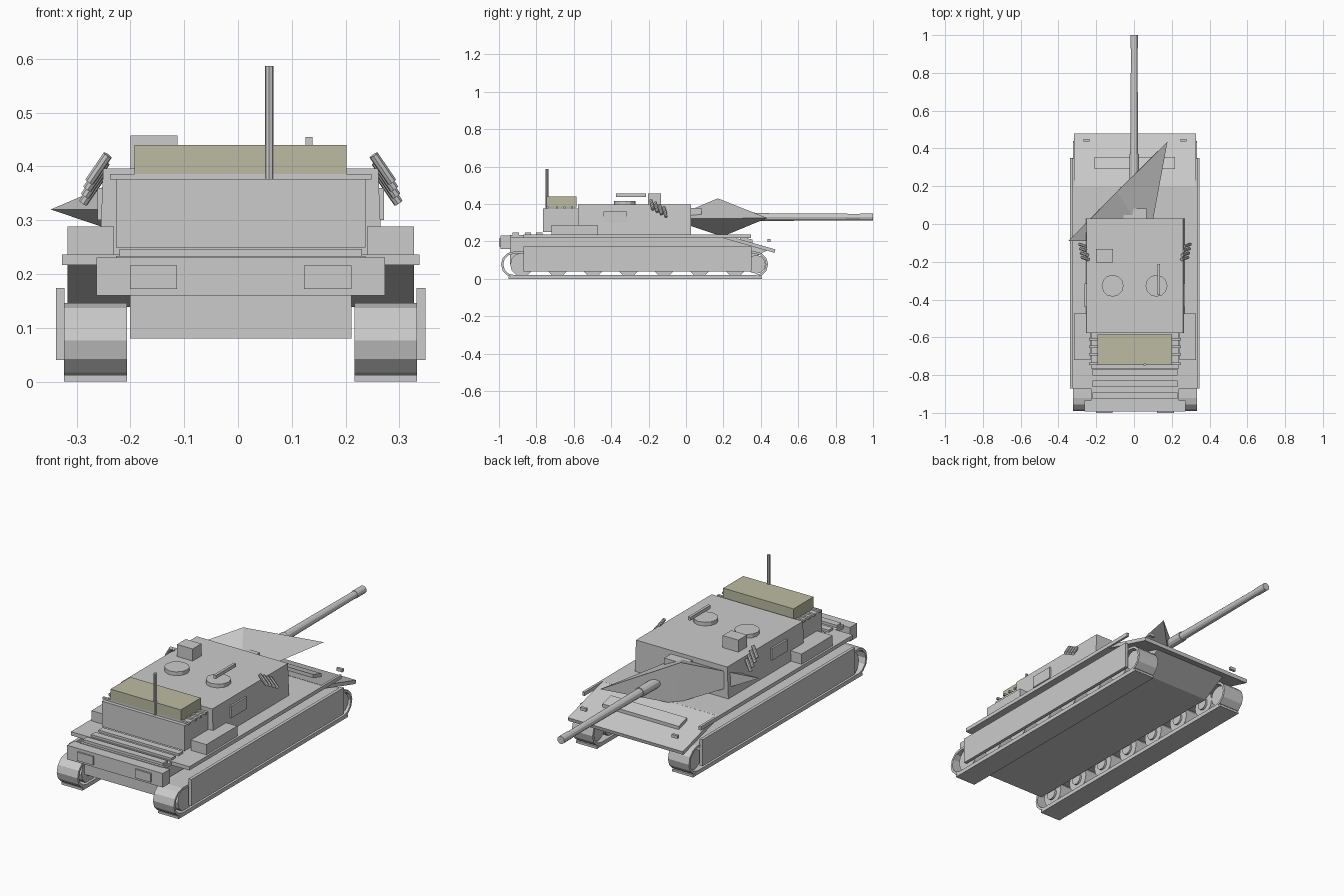
import bpy, bmesh
from math import pi, sin, cos
from mathutils import Vector

if "Cube" in bpy.data.objects:
    bpy.data.objects.remove(bpy.data.objects["Cube"])

C = 0.005  # centre line of the vehicle


def finish(name, bm):
    bmesh.ops.recalc_face_normals(bm, faces=bm.faces)
    me = bpy.data.meshes.new(name)
    bm.to_mesh(me)
    bm.free()
    ob = bpy.data.objects.new(name, me)
    bpy.context.collection.objects.link(ob)
    return ob


def box(name, x0, x1, y0, y1, z0, z1):
    bm = bmesh.new()
    bmesh.ops.create_cube(bm, size=1)
    for v in bm.verts:
        v.co = ((x0 + x1) / 2 + v.co.x * (x1 - x0), (y0 + y1) / 2 + v.co.y * (y1 - y0),
                (z0 + z1) / 2 + v.co.z * (z1 - z0))
    return finish(name, bm)


def cyl(name, a, b, r, r2=None, n=12):
    a, b = Vector(a), Vector(b)
    bm = bmesh.new()
    bmesh.ops.create_cone(bm, cap_ends=True, segments=n, radius1=r,
                          radius2=r if r2 is None else r2, depth=(b - a).length)
    q = Vector((0, 0, 1)).rotation_difference(b - a)
    for v in bm.verts:
        v.co = q @ v.co + (a + b) / 2
    return finish(name, bm)


def prism(name, x0, x1, prof):
    bm = bmesh.new()
    f = bm.faces.new([bm.verts.new((x0, y, z)) for y, z in prof])
    ext = bmesh.ops.extrude_face_region(bm, geom=[f])["geom"]
    bmesh.ops.translate(bm, vec=(x1 - x0, 0, 0), verts=[g for g in ext if isinstance(g, bmesh.types.BMVert)])
    return finish(name, bm)


def stadium(r, y0=-0.92, y1=0.37, z=0.077, n=6):
    pts = [(y1 + r * sin(pi * i / n), z - r * cos(pi * i / n)) for i in range(n + 1)]
    return pts + [(y0 - r * sin(pi * i / n), z + r * cos(pi * i / n)) for i in range(n + 1)]


def belt(name, x0, x1):
    bm = bmesh.new()
    rings = [[bm.verts.new((x, y, z)) for y, z in stadium(r)]
             for x, r in ((x0, 0.069), (x1, 0.069), (x1, 0.057), (x0, 0.057))]
    n = len(rings[0])
    for k in range(4):
        p, q = rings[k], rings[(k + 1) % 4]
        for i in range(n):
            j = (i + 1) % n
            bm.faces.new((p[i], p[j], q[j], q[i]))
    return finish(name, bm)


# Hull, glacis and decks
prism("hull", C - 0.206, C + 0.206, [(-0.94, 0.08), (0.3, 0.08), (0.43, 0.15), (0.35, 0.18), (0.2, 0.225), (-0.94, 0.225)])
prism("glacis_plate", C - 0.322, C + 0.322, [(0.2, 0.217), (0.2, 0.237), (0.478, 0.157), (0.474, 0.139)])
box("fender_deck", C - 0.332, C + 0.332, -0.87, 0.205, 0.217, 0.236)
box("rear_deck", C - 0.232, C + 0.232, -0.94, -0.86, 0.217, 0.234)
box("rear_plate", C - 0.268, C + 0.268, -0.992, -0.935, 0.16, 0.231)
prism("glacis_bar", C - 0.213, C + 0.213, [(0.29, 0.205), (0.29, 0.228), (0.355, 0.209), (0.355, 0.186)])
for i, y in enumerate((-0.91, -0.845, -0.785)):
    box(f"engine_slat_{i}", C - 0.225, C + 0.225, y - 0.017, y + 0.017, 0.232, 0.247)

# Running gear and side fittings, both sides
for side, s in (("left", -1), ("right", 1)):
    def sbox(name, a, b, *rest):
        xs = sorted((C + s * a, C + s * b))
        return box(f"{side}_{name}", *xs, *rest)

    belt(f"{side}_track", C + s * 0.211, C + s * 0.328)
    sbox("track_ground_run", 0.211, 0.328, -0.95, 0.405, 0, 0.012)
    sbox("skirt", 0.327, 0.343, -0.87, 0.35, 0.04, 0.174)
    sbox("fender_strip", 0.32, 0.332, 0.2, 0.348, 0.217, 0.236)
    for i in range(7):
        y = -0.877 + 0.19 * i
        cyl(f"{side}_wheel_{i}", (C + s * 0.224, y, 0.076), (C + s * 0.316, y, 0.076), 0.063)
        cyl(f"{side}_hub_{i}", (C + s * 0.214, y, 0.076), (C + s * 0.225, y, 0.076), 0.03)
    cyl(f"{side}_sprocket", (C + s * 0.224, 0.375, 0.077), (C + s * 0.316, 0.375, 0.077), 0.05)
    sbox("stowage_box", 0.235, 0.322, -0.72, -0.473, 0.234, 0.288)
    sbox("tail_light", 0.118, 0.206, -1.0, -0.99, 0.172, 0.216)
    sbox("headlight", 0.24, 0.272, 0.437, 0.451, 0.198, 0.213)
    sbox("turret_side_panel", 0.255, 0.266, -0.44, -0.315, 0.3, 0.36)
    # Stepped smoke tubes
    for i in range(4):
        m = Vector((C + s * (0.264 + 0.004 * i), -0.182 + 0.023 * i, 0.396 - 0.013 * i))
        d = Vector((s * 0.017, 0.006, -0.025))
        cyl(f"{side}_smoke_tube_{i}", m - d, m + d, 0.009, n=8)

# Turret, bustle and rack
turret = box("turret", C - 0.262, C + 0.262, -0.578, 0.028, 0.236, 0.396)
for v in turret.data.vertices:
    if v.co.z > 0.3:
        v.co.x = C + (v.co.x - C) * 0.975
box("bustle", C - 0.232, C + 0.232, -0.765, -0.575, 0.249, 0.377)
for i, y in enumerate((-0.61, -0.65, -0.69, -0.74)):
    box(f"rack_slat_{i}", C - 0.243, C + 0.243, y - 0.006, y + 0.006, 0.376, 0.386)
khaki = bpy.data.materials.new("khaki")
khaki.diffuse_color = (0.5, 0.5, 0.37, 1)
khaki.use_nodes = True
khaki.node_tree.nodes["Principled BSDF"].inputs["Base Color"].default_value = khaki.diffuse_color
box("stowage_roll", C - 0.197, C + 0.197, -0.746, -0.586, 0.38, 0.44).data.materials.append(khaki)
cyl("antenna", (0.058, -0.744, 0.377), (0.058, -0.744, 0.587), 0.008, n=8)

# Roof fittings
box("sight_box", -0.2, -0.112, -0.203, -0.133, 0.39, 0.457)
for name, x in (("left", -0.113), ("right", 0.119)):
    cyl(f"{name}_hatch", (x, -0.327, 0.39), (x, -0.327, 0.415), 0.058)
box("roof_gun", 0.125, 0.138, -0.375, -0.213, 0.438, 0.455)

# Skewed mantlet wedge
tip, tail, top, low, back = ((0.177, 0.435, 0.325), (-0.348, -0.09, 0.32), (-0.09, 0.17, 0.43),
                             (-0.07, 0.195, 0.226), (0.08, -0.09, 0.32))
bm = bmesh.new()
for p in (tip, tail, top, low, back):
    bm.verts.new(p)
bmesh.ops.convex_hull(bm, input=bm.verts)
finish("mantlet_wedge", bm)
box("mantlet_block", C - 0.06, C + 0.06, 0.02, 0.082, 0.335, 0.378)

# Main gun
cyl("gun_sleeve", (C - 0.004, 0.02, 0.33), (C - 0.004, 0.37, 0.33), 0.025)
cyl("gun_barrel", (C - 0.004, 0.36, 0.33), (C - 0.004, 0.99, 0.33), 0.021, 0.017)
cyl("gun_muzzle", (C - 0.004, 0.93, 0.33), (C - 0.004, 1.0, 0.33), 0.0195)
